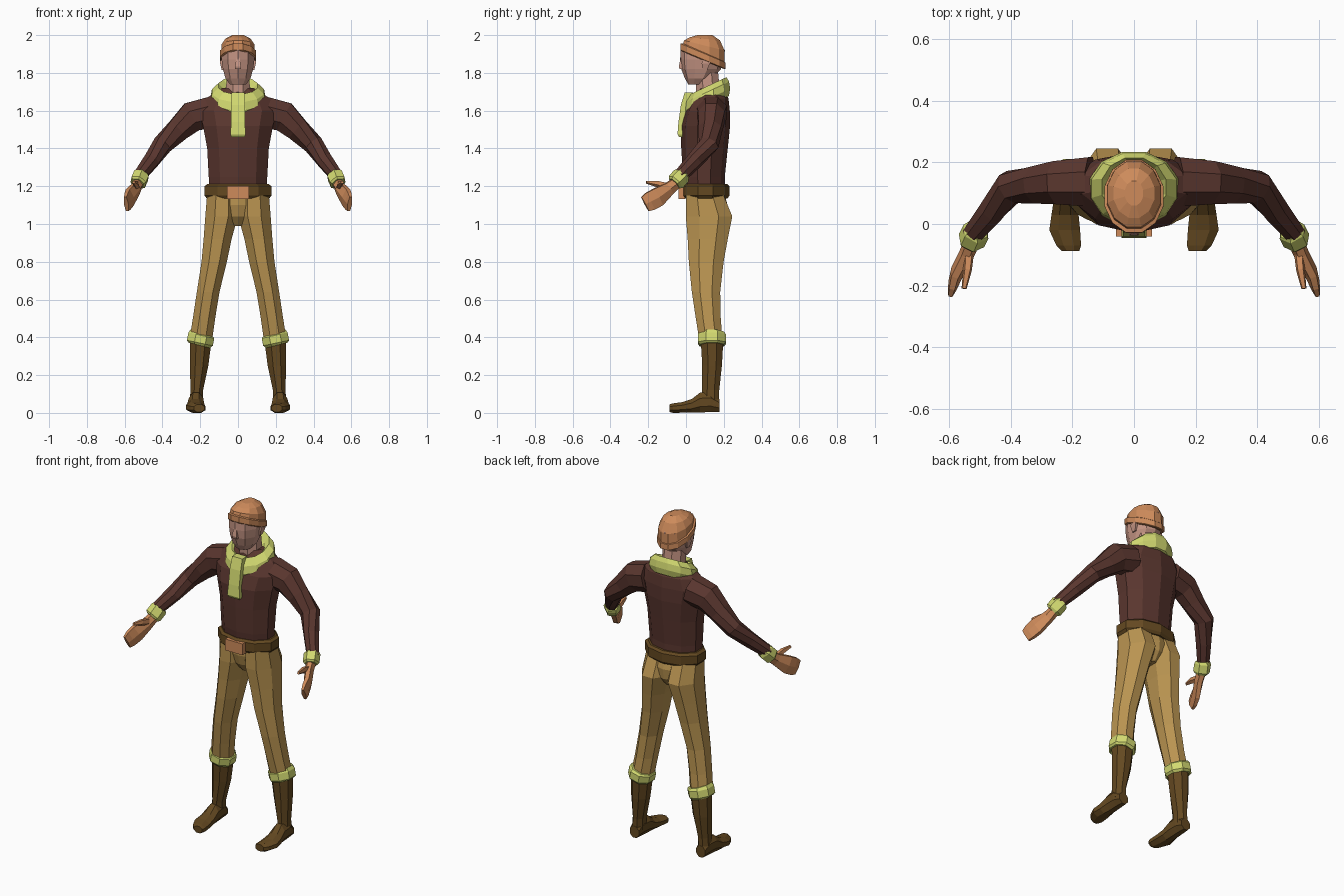
import bpy, bmesh, math
from mathutils import Vector

X, Y, Z = Vector((1, 0, 0)), Vector((0, 1, 0)), Vector((0, 0, 1))


def material(name, r, g, b):
    m = bpy.data.materials.new(name)
    m.diffuse_color = (r, g, b, 1)
    return m


SHIRT = material("dark maroon", 0.102, 0.037, 0.028)
PANTS = material("tan", 0.49, 0.297, 0.082)
LEATHER = material("dark brown", 0.127, 0.066, 0.015)
GREEN = material("yellow green", 0.65, 0.70, 0.165)
ORANGE = material("orange", 0.62, 0.26, 0.105)
SKIN = material("skin", 0.56, 0.30, 0.23)


def loft(name, mat, rings, n=8, axis=None, ref=X, mirror=False):
    """Skin rings (x, y, z, radius along ref, other radius[, shear in y])."""
    bm = bmesh.new()
    centres = [Vector(r[:3]) for r in rings]
    grow = 1 / math.cos(math.pi / n)
    loops = []
    for i, r in enumerate(rings):
        t = axis or (centres[min(i + 1, len(rings) - 1)] - centres[max(i - 1, 0)]).normalized()
        a = (ref - t * ref.dot(t)).normalized()
        b = t.cross(a)
        shear = r[5] if len(r) > 5 else 0
        loop = []
        for k in range(n):
            ang = 2 * math.pi * (k + 0.5) / n
            off = a * (r[3] * grow * math.cos(ang)) + b * (r[4] * grow * math.sin(ang))
            off.z += shear * off.y
            loop.append(bm.verts.new(centres[i] + off))
        loops.append(loop)
    for lo, hi in zip(loops, loops[1:]):
        for k in range(n):
            j = (k + 1) % n
            bm.faces.new((lo[k], lo[j], hi[j], hi[k]))
    bm.faces.new(loops[0][::-1])
    bm.faces.new(loops[-1])
    bmesh.ops.recalc_face_normals(bm, faces=bm.faces)
    me = bpy.data.meshes.new(name)
    bm.to_mesh(me)
    bm.free()
    me.materials.append(mat)
    ob = bpy.data.objects.new(name, me)
    bpy.context.collection.objects.link(ob)
    if mirror:
        ob.modifiers.new("mirror", "MIRROR").use_axis = (True, False, False)
    return ob


# Sweater body and sleeves
loft("torso", SHIRT, [
    (0, .10, 1.17, .15, .10), (0, .095, 1.25, .155, .105), (0, .098, 1.40, .163, .117),
    (0, .102, 1.52, .185, .125), (0, .113, 1.60, .205, .113), (0, .128, 1.665, .17, .092),
    (0, .13, 1.72, .08, .06)], n=10, axis=Z)
loft("sleeves", SHIRT, [
    (.14, .137, 1.592, .082, .08), (.245, .135, 1.567, .08, .07), (.315, .128, 1.50, .062, .06),
    (.40, .12, 1.42, .049, .052), (.46, .045, 1.335, .042, .042), (.525, -.035, 1.25, .034, .032)],
    ref=Z, mirror=True)

# Cuffs, gloves and thumbs
loft("cuffs", GREEN, [
    (.507, -.018, 1.265, .036, .034), (.513, -.025, 1.255, .043, .04),
    (.528, -.054, 1.222, .043, .04), (.532, -.062, 1.214, .034, .032)], n=6, ref=Z, mirror=True)
loft("gloves", ORANGE, [
    (.525, -.05, 1.218, .028, .024), (.54, -.09, 1.187, .034, .022), (.572, -.15, 1.142, .05, .02),
    (.585, -.19, 1.12, .05, .016), (.592, -.217, 1.105, .042, .011)], n=6, ref=Z, mirror=True)
loft("thumbs", ORANGE, [
    (.535, -.085, 1.195, .018, .014), (.541, -.15, 1.213, .015, .012),
    (.552, -.21, 1.222, .007, .007)], n=5, ref=Z, mirror=True)

# Trousers
loft("trouser_seat", PANTS, [
    (0, .10, 1.17, .15, .095), (0, .11, 1.10, .15, .105), (0, .115, 1.04, .11, .095),
    (0, .115, .99, .03, .06)], n=10, axis=Z)
loft("trouser_legs", PANTS, [
    (.083, .10, 1.15, .081, .10), (.087, .122, 1.04, .086, .123), (.108, .115, .92, .074, .106),
    (.126, .107, .80, .067, .092), (.158, .106, .64, .06, .075), (.18, .118, .50, .059, .066),
    (.195, .13, .40, .06, .062)], axis=Z, mirror=True)

# Belt and buckle
loft("belt", LEATHER, [
    (0, .102, 1.135, .165, .112), (0, .102, 1.15, .177, .122), (0, .102, 1.20, .177, .122),
    (0, .102, 1.212, .162, .11)], n=10, axis=Z)
loft("buckle", ORANGE, [(0, -.022, 1.132, .058, .018), (0, -.022, 1.20, .058, .018)], n=4, axis=Z)

# Boots with green tops
loft("boot_tops", GREEN, [
    (.19, .137, .422, .064, .064), (.194, .137, .41, .07, .074), (.202, .137, .37, .07, .074),
    (.205, .137, .358, .06, .064)], mirror=True)
loft("boot_shafts", LEATHER, [
    (.197, .138, .39, .058, .06), (.206, .138, .25, .049, .052), (.218, .131, .12, .033, .045),
    (.222, .131, .05, .035, .045)], axis=Z, mirror=True)
loft("boot_feet", LEATHER, [
    (.222, .177, .04, .034, .03), (.222, .13, .058, .053, .037), (.222, .075, .055, .053, .039),
    (.224, .03, .037, .036, .044), (.225, -.02, .029, .028, .05), (.212, -.07, .025, .025, .04),
    (.206, -.088, .025, .02, .028)], axis=Y, ref=Z, mirror=True)

# Head, nose, ears and neck
loft("neck", SKIN, [(0, .12, 1.66, .065, .065), (0, .11, 1.80, .06, .06)], axis=Z)
loft("head", SKIN, [
    (0, .055, 1.738, .042, .04), (0, .068, 1.77, .066, .07), (0, .08, 1.82, .08, .10),
    (0, .085, 1.87, .087, .11), (0, .088, 1.92, .086, .112), (0, .09, 1.96, .06, .08)],
    n=10, axis=Z)
loft("nose", SKIN, [
    (0, -.016, 1.82, .016, .018), (0, -.02, 1.835, .015, .018), (0, -.015, 1.885, .008, .012)],
    n=4, axis=Z)
loft("ears", SKIN, [
    (.078, .10, 1.815, .008, .012), (.086, .105, 1.85, .009, .022), (.086, .108, 1.875, .007, .02)],
    n=4, axis=Z, mirror=True)

# Cap: tilted band and domed crown
loft("cap_band", ORANGE, [
    (0, .09, 1.867, .09, .112, -.42), (0, .09, 1.872, .096, .119, -.42),
    (0, .09, 1.905, .096, .118, -.42), (0, .09, 1.912, .085, .105, -.42)], n=12, axis=Z)
loft("cap_crown", ORANGE, [
    (0, .093, 1.895, .089, .112, -.42), (0, .097, 1.945, .086, .107, -.25),
    (0, .10, 1.98, .066, .08, -.1), (0, .10, 2.0, .03, .04)], n=12, axis=Z)

# Scarf wrapped round the neck, with hanging end
loft("scarf", GREEN, [
    (0, .115, 1.625, .125, .112, .47), (0, .115, 1.66, .145, .119, .47),
    (0, .115, 1.70, .138, .113, .47), (0, .12, 1.733, .104, .095, .47),
    (0, .12, 1.705, .075, .07, .47)], n=12, axis=Z)
loft("scarf_end", GREEN, [
    (0, .015, 1.695, .034, .022), (0, -.005, 1.63, .036, .022), (0, -.022, 1.54, .036, .018),
    (0, -.029, 1.475, .041, .016), (0, -.025, 1.46, .034, .012)], n=4, axis=Z)
